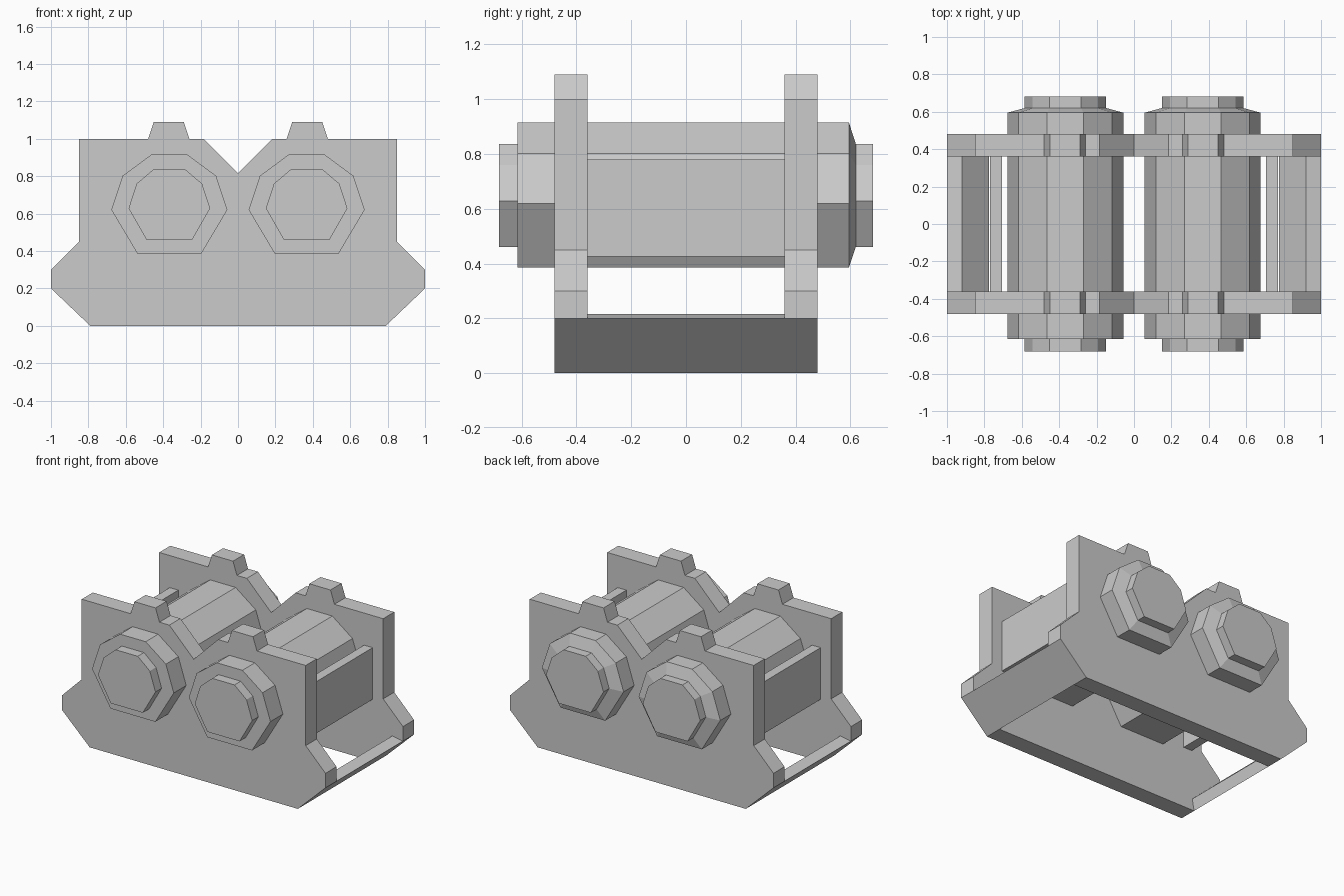
import bpy, bmesh

if "Cube" in bpy.data.objects:
    bpy.data.objects.remove(bpy.data.objects["Cube"])

grey = bpy.data.materials.new("plain_grey")
grey.diffuse_color = (0.6, 0.6, 0.6, 1)
grey.use_nodes = True
grey.node_tree.nodes["Principled BSDF"].inputs["Base Color"].default_value = grey.diffuse_color


def loft(name, rings):
    """Join (y, xz outline) rings along y and cap both ends."""
    bm = bmesh.new()
    loops = [[bm.verts.new((x, y, z)) for x, z in outline] for y, outline in rings]
    n = len(loops[0])
    for a, b in zip(loops, loops[1:]):
        for i in range(n):
            j = (i + 1) % n
            bm.faces.new((a[i], a[j], b[j], b[i]))
    bm.faces.new(loops[0])
    bm.faces.new(loops[-1][::-1])
    bmesh.ops.recalc_face_normals(bm, faces=bm.faces)
    mesh = bpy.data.meshes.new(name)
    bm.to_mesh(mesh)
    bm.free()
    mesh.materials.append(grey)
    obj = bpy.data.objects.new(name, mesh)
    bpy.context.collection.objects.link(obj)
    return obj


def prism(name, outline, y0, y1):
    return loft(name, [(y0, outline), (y1, outline)])


def mirror_half(half):
    """Complete a closed outline from its right half."""
    return half + [(-x, z) for x, z in reversed(half) if x > 0]


# End plates with notch, top tabs and flared feet
plate = mirror_half([(0.79, 0), (1, 0.2), (1, 0.3), (0.85, 0.45), (0.85, 1),
                     (0.48, 1), (0.45, 1.09), (0.29, 1.09), (0.26, 1),
                     (0.185, 1), (0, 0.815)])
prism("front_plate", plate, -0.48, -0.36)
prism("back_plate", plate, 0.36, 0.48)

# Drum outlines, relative to the drum axis
big = mirror_half([(0.17, -0.235), (0.31, 0), (0.25, 0.182), (0.097, 0.295)])
small = mirror_half([(0.122, -0.16), (0.218, 0.008), (0.175, 0.14), (0.084, 0.217)])

for side, label in ((-1, "left"), (1, "right")):
    # Drum with stepped front end and tapered back end
    cx = side * 0.367
    b = [(cx + x, 0.62 + z) for x, z in big]
    s = [(cx + x, 0.62 + z) for x, z in small]
    loft(label + "_drum", [(-0.682, s), (-0.615, s), (-0.615, b),
                           (0.595, b), (0.62, s), (0.682, s)])
    # Upright side panel
    panel = [(0.705, 0.425), (0.77, 0.425), (0.77, 0.78), (0.705, 0.78)]
    prism(label + "_side_panel", [(side * x, z) for x, z in panel], -0.36, 0.36)
    # Sloping lower rail between the plates
    rail = [(0.79, 0), (1, 0.2), (0.92, 0.215), (0.775, 0.08)]
    prism(label + "_lower_rail", [(side * x, z) for x, z in rail], -0.36, 0.36)
